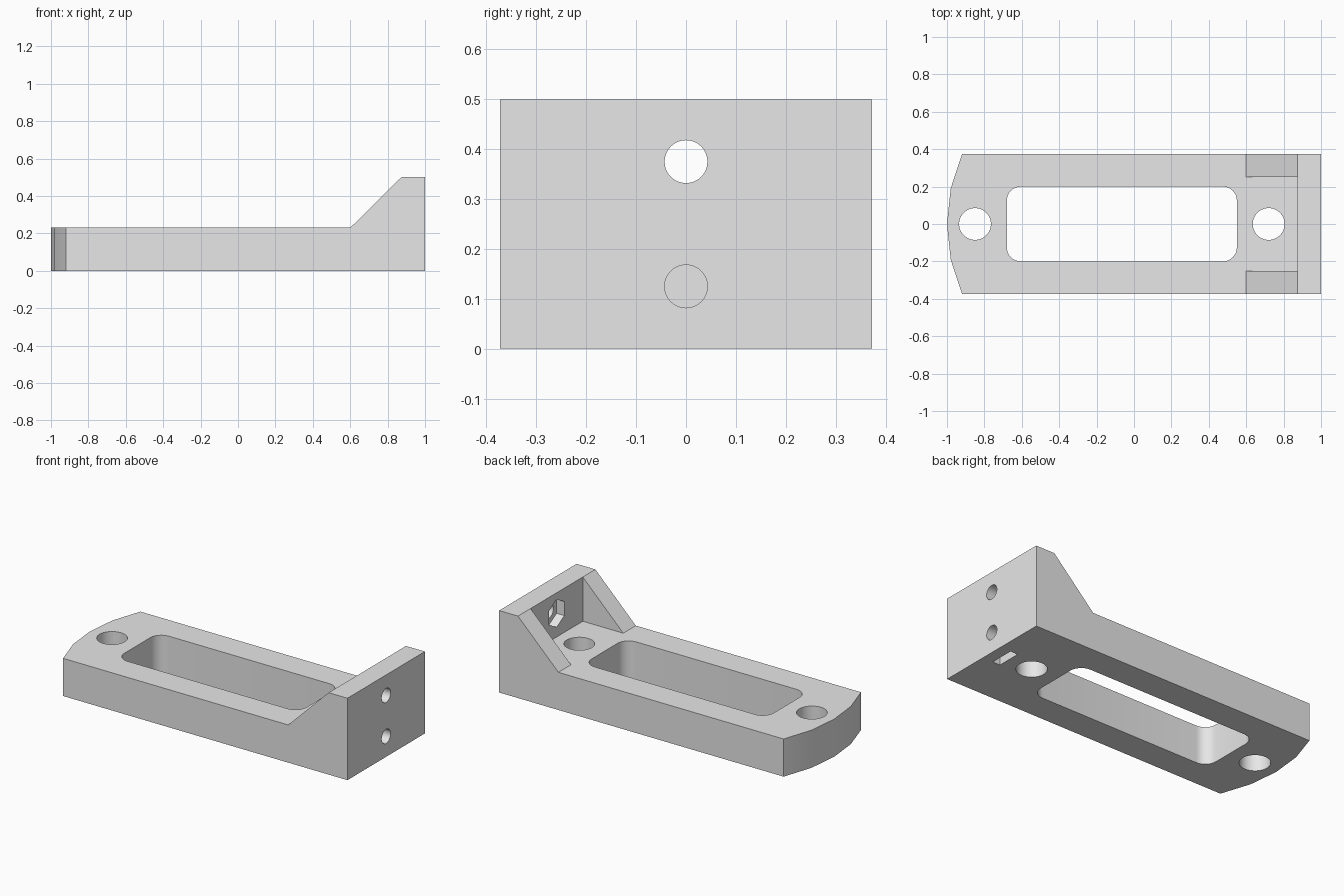
import bpy, bmesh, math
from mathutils import Vector

if "Cube" in bpy.data.objects:
    bpy.data.objects.remove(bpy.data.objects["Cube"])

grey = bpy.data.materials.new("light grey")
grey.diffuse_color = (0.8, 0.8, 0.8, 1)
grey.use_nodes = True
grey.node_tree.nodes["Principled BSDF"].inputs["Base Color"].default_value = grey.diffuse_color


def prism(name, points, axis, lo, hi):
    """Extrude a 2D outline along x (y,z), y (x,z) or z (x,y)."""
    place = {"x": lambda a, b, t: (t, a, b),
             "y": lambda a, b, t: (a, t, b),
             "z": lambda a, b, t: (a, b, t)}[axis]
    bm = bmesh.new()
    face = bm.faces.new([bm.verts.new(place(a, b, lo)) for a, b in points])
    ext = bmesh.ops.extrude_face_region(bm, geom=[face])
    moved = [g for g in ext["geom"] if isinstance(g, bmesh.types.BMVert)]
    bmesh.ops.translate(bm, verts=moved, vec=Vector(place(0, 0, hi - lo)))
    bmesh.ops.recalc_face_normals(bm, faces=bm.faces)
    mesh = bpy.data.meshes.new(name)
    bm.to_mesh(mesh)
    bm.free()
    obj = bpy.data.objects.new(name, mesh)
    bpy.context.collection.objects.link(obj)
    mesh.materials.append(grey)
    return obj


def ngon(cx, cy, r, n, start=0.0):
    return [(cx + r * math.cos(start + math.tau * i / n),
             cy + r * math.sin(start + math.tau * i / n)) for i in range(n)]


def rounded_rect(x0, x1, y0, y1, r, n=8):
    pts = []
    for k, (cx, cy) in enumerate([(x1 - r, y1 - r), (x0 + r, y1 - r),
                                  (x0 + r, y0 + r), (x1 - r, y0 + r)]):
        for i in range(n + 1):
            a = math.pi / 2 * (k + i / n)
            pts.append((cx + r * math.cos(a), cy + r * math.sin(a)))
    return pts


def box(a0, a1, b0, b1):
    return [(a0, b0), (a1, b0), (a1, b1), (a0, b1)]


W, BASE, TOP, WALL = 0.373, 0.23, 0.5, 0.873

# bracket body: plan outline with a faceted bowed end
bracket = prism("mounting_bracket",
                [(1, -W), (1, W), (-0.92, W), (-0.98, 0.19), (-1, 0),
                 (-0.98, -0.19), (-0.92, -W)], "z", 0, TOP)

cutters = [
    # space above the base, leaving the wall and the sloped gussets
    prism("slope_cutter", [(-1.2, BASE), (0.6, BASE), (WALL, TOP),
                           (WALL, 0.7), (-1.2, 0.7)], "y", -0.6, 0.6),
    # space between the gussets
    prism("gusset_gap_cutter", box(0.5, WALL, BASE, 0.7), "y", -0.252, 0.252),
    # long rounded window
    prism("window_cutter", rounded_rect(-0.68, 0.55, -0.2, 0.2, 0.075),
          "z", -0.1, 0.4),
    # vertical screw holes
    prism("end_hole_cutter", ngon(-0.85, 0, 0.085, 48), "z", -0.1, 0.4),
    prism("inner_hole_cutter", ngon(0.72, 0, 0.085, 48), "z", -0.1, 0.4),
    # upper wall hole with hexagonal nut pocket
    prism("upper_hole_cutter", ngon(0, 0.375, 0.043, 32), "x", 0.8, 1.1),
    prism("nut_pocket_cutter", ngon(0, 0.375, 0.085, 6, math.pi / 2),
          "x", 0.8, 0.925),
    # lower wall hole with nut slot open underneath
    prism("lower_hole_cutter", ngon(0, 0.125, 0.043, 32), "x", 0.86, 1.1),
    prism("nut_slot_cutter", [(-0.074, -0.1), (0.074, -0.1), (0.074, 0.1675),
                              (0, 0.21), (-0.074, 0.1675)],
          "x", 0.88, 0.93),
]

for cutter in cutters:
    mod = bracket.modifiers.new(cutter.name, "BOOLEAN")
    mod.operation = "DIFFERENCE"
    mod.solver = "EXACT"
    mod.object = cutter

# apply the cuts, then drop the cutters
bpy.context.view_layer.objects.active = bracket
bracket.select_set(True)
for mod in list(bracket.modifiers):
    bpy.ops.object.modifier_apply(modifier=mod.name)
for cutter in cutters:
    bpy.data.objects.remove(cutter)

bpy.ops.object.shade_smooth_by_angle(angle=math.radians(25))
